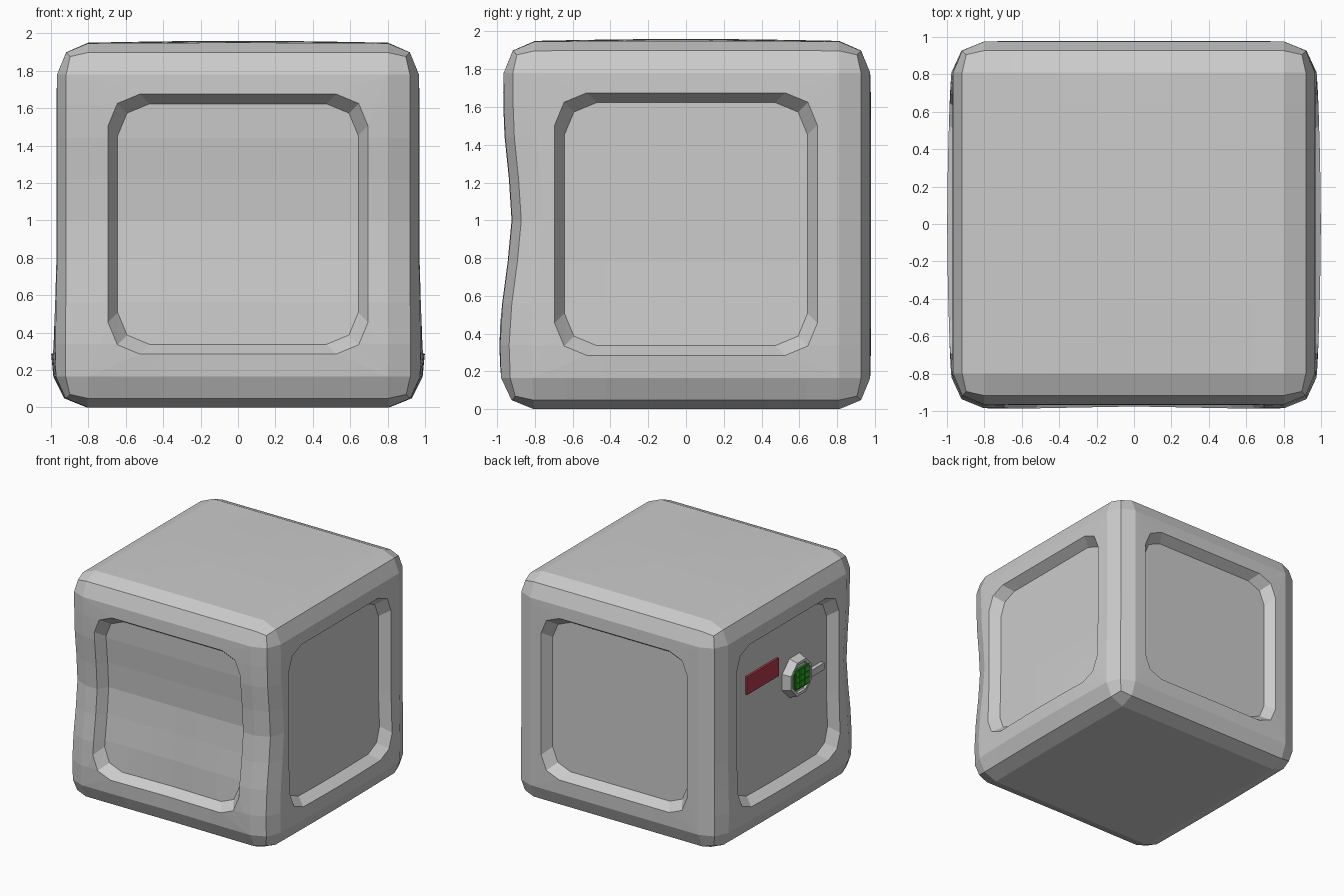
import bpy, bmesh
from math import cos, sin, pi, radians, exp
from mathutils import Matrix, Vector

if "Cube" in bpy.data.objects:
    bpy.data.objects.remove(bpy.data.objects["Cube"])

HALF, TOP, BEV = 0.965, 1.945, 0.165
MID_Z = 0.98


def finish(bm, name, color=None):
    bmesh.ops.recalc_face_normals(bm, faces=bm.faces)
    mesh = bpy.data.meshes.new(name)
    bm.to_mesh(mesh)
    bm.free()
    ob = bpy.data.objects.new(name, mesh)
    bpy.context.collection.objects.link(ob)
    if color:
        mat = bpy.data.materials.new(name + "_colour")
        mat.diffuse_color = color
        mat.use_nodes = True
        mat.node_tree.nodes["Principled BSDF"].inputs["Base Color"].default_value = mat.diffuse_color
        mesh.materials.append(mat)
    return ob


def box(name, lo, hi, color=None):
    lo, hi = Vector(lo), Vector(hi)
    bm = bmesh.new()
    bmesh.ops.create_cube(bm, size=1, matrix=Matrix.Translation((lo + hi) / 2)
                          @ Matrix.Diagonal((*(hi - lo), 1)))
    return finish(bm, name, color)


# Block with softened edges
bm = bmesh.new()
bmesh.ops.create_cube(bm, size=1, matrix=Matrix.Translation((0, 0, TOP / 2))
                      @ Matrix.Diagonal((2 * HALF, 2 * HALF, TOP, 1)))
bmesh.ops.bevel(bm, geom=bm.edges[:], offset=BEV, segments=2, profile=0.5, affect='EDGES')
bm.normal_update()


# Rounded-square loop, three points per corner, on one side of the block
def ring(rot, half, out, r=0.17):
    verts = []
    for q in range(4):
        cx = (half - r) * (1 if q in (0, 3) else -1)
        cz = (half - r) * (1 if q < 2 else -1)
        for s in range(3):
            a = pi / 2 * q + pi / 4 * s
            verts.append(bm.verts.new(rot @ Vector((cx + r * cos(a), -out, MID_Z + cz + r * sin(a)))))
    return verts


# Recessed panels in the four walls
for k in range(4):
    rot = Matrix.Rotation(k * pi / 2, 3, 'Z')
    n, u = rot @ Vector((0, -1, 0)), rot @ Vector((1, 0, 0))
    wall = max((f for f in bm.faces if f.normal.dot(n) > 0.99), key=lambda f: f.calc_area())
    c = [next(v for v in wall.verts if (v.co.dot(u) > 0) == (q in (0, 3)) and (v.co.z > MID_Z) == (q < 2))
         for q in range(4)]
    bmesh.ops.delete(bm, geom=[wall], context='FACES_ONLY')
    lip, floor = ring(rot, 0.695, HALF + 0.003), ring(rot, 0.643, HALF - 0.08)
    for q in range(4):
        p = lip[3 * q:3 * q + 3]
        bm.faces.new((c[q], p[0], p[1]))
        bm.faces.new((c[q], p[1], p[2]))
        bm.faces.new((c[q], p[2], lip[(3 * q + 3) % 12], c[(q + 1) % 4]))
    for i in range(12):
        j = (i + 1) % 12
        bm.faces.new((lip[i], lip[j], floor[j], floor[i]))
    bm.faces.new(floor)

# Extra loops, then the hand-shaped unevenness
cuts = [((0, 0, z), (0, 0, 1)) for z in (0.34, 0.56, 0.78, 1.0, 1.22, 1.44, 1.62)]
for t in (-0.64, -0.42, -0.2, 0, 0.2, 0.42, 0.64):
    cuts += [((t, 0, 0), (1, 0, 0)), ((0, t, 0), (0, 1, 0))]
for co, no in cuts:
    bmesh.ops.bisect_plane(bm, geom=bm.verts[:] + bm.edges[:] + bm.faces[:],
                           dist=1e-4, plane_co=co, plane_no=no)
for v in bm.verts:
    x, y, z = v.co
    low = exp(-((z - 0.34) / 0.28) ** 2)
    mid = exp(-((z - 1.02) / 0.32) ** 2)
    if abs(x) > 0.7:
        v.co.x += (0.03 * low * cos(y * pi / 2) + 0.002) * (1 if x > 0 else -1)
    if y < -0.7:
        v.co.y += 0.045 * mid - 0.02 * low * (0.4 + min(abs(x), 0.6))
    if y > 0.7:
        v.co.y += 0.01
    if z > 1.7:
        v.co.z += 0.015 * cos(x * pi / 2) * cos(y * pi / 2)
finish(bm, "block_body")

# Lock dial on the left wall: flared octagon with a dished front
LY, LZ = -0.21, 1.11
bm = bmesh.new()
loops = []
for x, r in ((-0.87, 0.19), (-0.925, 0.165), (-0.955, 0.155), (-0.955, 0.13), (-0.94, 0.12)):
    loops.append([bm.verts.new((x, LY + r * cos(radians(22.5 + 45 * i)),
                                LZ + r * sin(radians(22.5 + 45 * i)))) for i in range(8)])
for a, b in zip(loops, loops[1:]):
    for i in range(8):
        j = (i + 1) % 8
        bm.faces.new((a[i], a[j], b[j], b[i]))
bm.faces.new(loops[0])
bm.faces.new(loops[-1])
finish(bm, "lock_dial")

# Green keypad with small keys
green = (0.03, 0.45, 0.02, 1)
box("keypad", (-0.957, LY - 0.1, LZ - 0.085), (-0.93, LY + 0.1, LZ + 0.085), (0.02, 0.25, 0.02, 1))
for i in range(3):
    for j in range(3):
        y, z = LY + (i - 1) * 0.062, LZ + (j - 1) * 0.052
        box("key", (-0.966, y - 0.025, z - 0.021), (-0.95, y + 0.025, z + 0.021), green)

# Latch bar and red plate
box("latch_bar", (-0.92, -0.57, 1.03), (-0.87, -0.33, 1.09))
box("red_plate", (-0.905, 0.03, 1.2), (-0.87, 0.46, 1.355), (0.45, 0.04, 0.07, 1))
